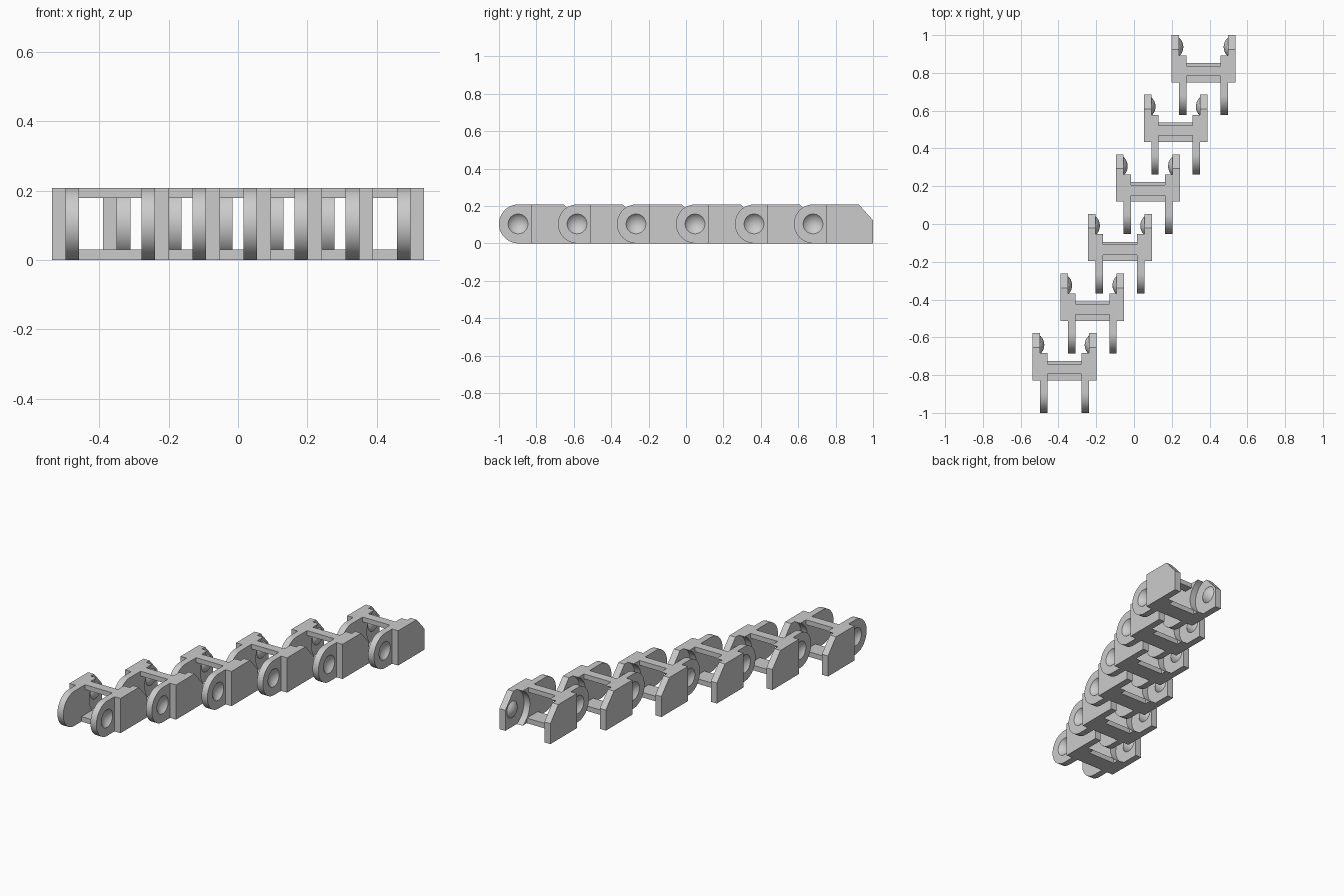
import bpy, bmesh, math
from mathutils import Matrix, Vector

if "Cube" in bpy.data.objects:
    bpy.data.objects.remove(bpy.data.objects["Cube"], do_unlink=True)

grey = bpy.data.materials.new("light_grey")
grey.use_nodes = True
colour = (0.6, 0.6, 0.6, 1)
grey.diffuse_color = colour
grey.node_tree.nodes["Principled BSDF"].inputs["Base Color"].default_value = colour

# Link dimensions; y is measured from the front tip of each link
HEIGHT = 0.208
MID = HEIGHT / 2
INNER, SEAM, OUTER = 0.09, 0.129, 0.169
FRONT, BACK = 0.172, 0.423
PIN_Y = 0.36
CLEARANCE = 0.113
LINKS, STEP_X, STEP_Y = 6, 0.1472, 0.3154


def arc(cy, radius, start, end, steps=32):
    """Points (y, z) along an arc at mid height."""
    angles = [start + (end - start) * i / steps for i in range(steps + 1)]
    return [(cy + radius * math.cos(a), MID + radius * math.sin(a)) for a in angles]


def extrude(bm, profile, x0, x1):
    """Extrude a (y, z) profile from x0 to x1."""
    face = bm.faces.new([bm.verts.new((x0, y, z)) for y, z in profile])
    moved = bmesh.ops.extrude_face_region(bm, geom=[face])["geom"]
    verts = [v for v in moved if isinstance(v, bmesh.types.BMVert)]
    bmesh.ops.translate(bm, verts=verts, vec=(x1 - x0, 0, 0))


def rectangle(y0, y1, z0, z1):
    return [(y0, z0), (y1, z0), (y1, z1), (y0, z1)]


def add_ball(bm, cy, rim, depth):
    """Ball whose cap has the given rim and depth inside the seam plane."""
    radius = (rim ** 2 + depth ** 2) / (2 * depth)
    turn = Matrix.Rotation(math.pi / 2, 4, 'Y')
    place = Matrix.Translation((SEAM - depth + radius, cy, MID)) @ turn
    bmesh.ops.create_uvsphere(bm, u_segments=48, v_segments=48, radius=radius, matrix=place)


def mirror(bm):
    """Add the same shape on the right side."""
    copy = bmesh.ops.duplicate(bm, geom=bm.verts[:] + bm.edges[:] + bm.faces[:])["geom"]
    verts = [v for v in copy if isinstance(v, bmesh.types.BMVert)]
    bmesh.ops.scale(bm, vec=(-1, 1, 1), verts=verts)


def finish(bm, name):
    bmesh.ops.recalc_face_normals(bm, faces=bm.faces[:])
    mesh = bpy.data.meshes.new(name)
    bm.to_mesh(mesh)
    bm.free()
    mesh.materials.append(grey)
    return mesh


def smooth(mesh):
    for p in mesh.polygons:
        p.use_smooth = True
    mesh.set_sharp_from_angle(angle=math.radians(30))


# Inner plates: rounded front knuckle, hollow back for the next knuckle
bm = bmesh.new()
spread = math.asin(MID / CLEARANCE)
knuckle = arc(MID, MID, math.pi / 2, math.pi * 1.5)
hollow = arc(PIN_Y, CLEARANCE, math.pi + spread, math.pi - spread)
extrude(bm, knuckle + hollow, INNER, SEAM)
mirror(bm)
knuckles = finish(bm, "knuckles")

# Round sockets cut in the outer faces of the knuckles
bm = bmesh.new()
add_ball(bm, 0.102, 0.053, 0.025)
mirror(bm)
cutter = bpy.data.objects.new("socket_cutter", finish(bm, "socket_cutter"))
blank = bpy.data.objects.new("knuckle_blank", knuckles)
for ob in (cutter, blank):
    ob.hide_render = True
    bpy.context.collection.objects.link(ob)
cut = blank.modifiers.new("sockets", 'BOOLEAN')
cut.operation = 'DIFFERENCE'
cut.solver = 'EXACT'
cut.object = cutter
graph = bpy.context.evaluated_depsgraph_get()
knuckles = bpy.data.meshes.new_from_object(blank.evaluated_get(graph))
for ob in (cutter, blank):
    bpy.data.objects.remove(ob, do_unlink=True)

# Outer plates with a sloped top back corner
bm = bmesh.new()
cheek = [(FRONT, 0), (BACK, 0), (BACK, 0.123), (0.347, HEIGHT), (FRONT, HEIGHT)]
extrude(bm, cheek, SEAM, OUTER)
mirror(bm)
cheeks = finish(bm, "cheeks")

# Domed pins on the inner faces of the outer plates
bm = bmesh.new()
add_ball(bm, PIN_Y, 0.049, 0.022)
bmesh.ops.bisect_plane(bm, geom=bm.verts[:] + bm.edges[:] + bm.faces[:],
                       plane_co=Vector((SEAM, 0, 0)), plane_no=Vector((1, 0, 0)),
                       clear_outer=True)
mirror(bm)
pins = finish(bm, "pins")

# Crossbars joining the two sides
bm = bmesh.new()
extrude(bm, rectangle(FRONT, 0.275, 0, 0.03), -INNER, INNER)
lower_bar = finish(bm, "lower_bar")
bm = bmesh.new()
extrude(bm, rectangle(0.206, 0.26, 0.179, HEIGHT), -INNER, INNER)
upper_bar = finish(bm, "upper_bar")

for mesh in (knuckles, pins):
    smooth(mesh)

# Repeat the link along the staggered row
parts = {"knuckles": knuckles, "cheeks": cheeks, "pins": pins,
         "lower_bar": lower_bar, "upper_bar": upper_bar}
for i in range(LINKS):
    for name, mesh in parts.items():
        ob = bpy.data.objects.new(f"link_{i + 1}_{name}", mesh)
        ob.location = ((i - (LINKS - 1) / 2) * STEP_X, -1 + i * STEP_Y, 0)
        bpy.context.collection.objects.link(ob)
